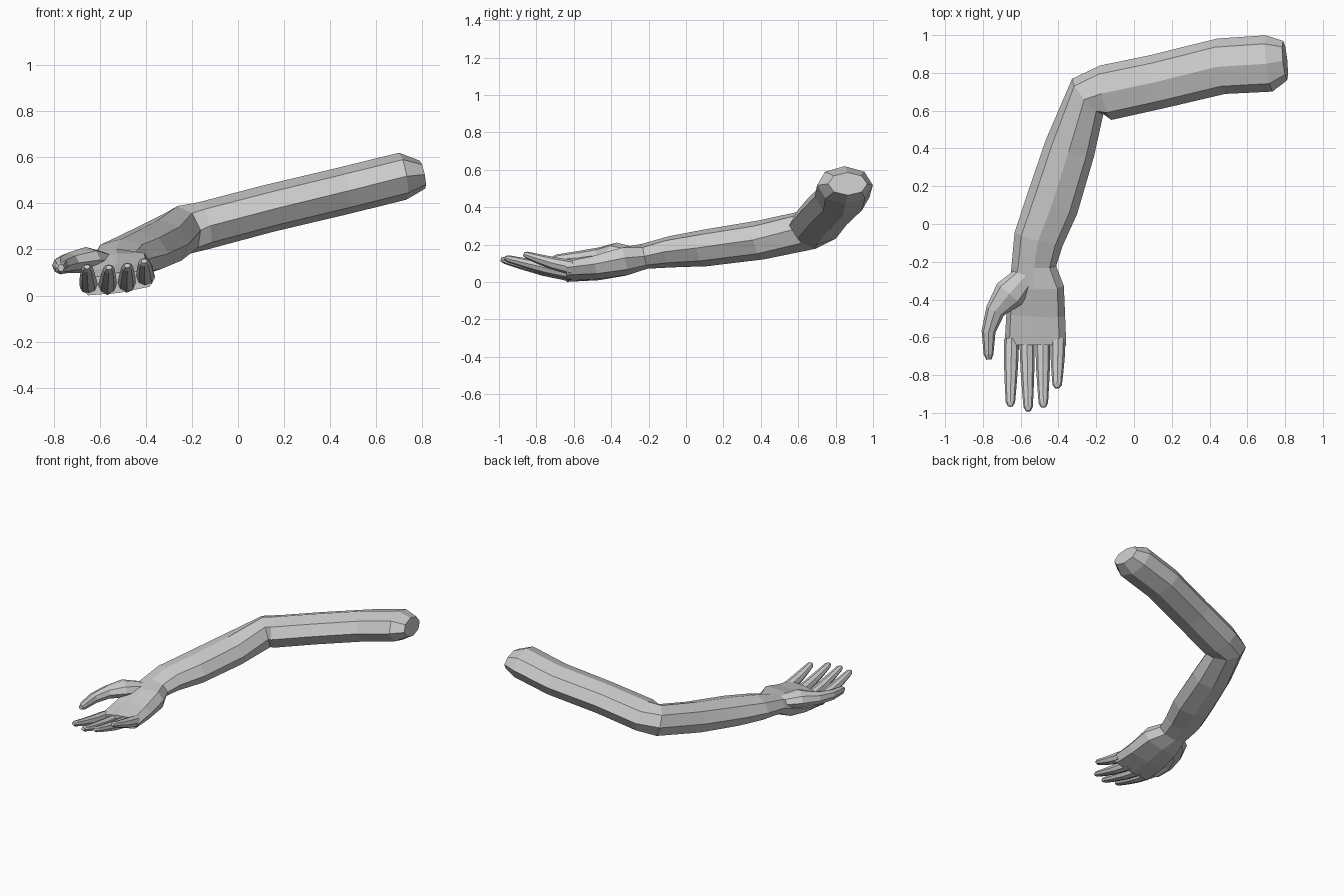
import bpy, bmesh, math
from mathutils import Vector

if "Cube" in bpy.data.objects:
    bpy.data.objects.remove(bpy.data.objects["Cube"])


def loft(name, rings, sides=8, roll_from=99, roll=0.0, start=None, end=None):
    """Skin a tube through rings given as (x, y, z, half width, half height)."""
    pts = [Vector(r[:3]) for r in rings]
    n = len(pts)
    bm = bmesh.new()
    loops = []
    for i, r in enumerate(rings):
        t = Vector()
        if i > 0:
            t += (pts[i] - pts[i - 1]).normalized()
        if i < n - 1:
            t += (pts[i + 1] - pts[i]).normalized()
        if i == 0 and start:
            t = Vector(start)
        if i == n - 1 and end:
            t = Vector(end)
        t.normalize()
        side = t.cross(Vector((0, 0, 1))).normalized()
        up = side.cross(t)
        palm = i >= roll_from
        a = roll if palm else 0.0
        side, up = side * math.cos(a) + up * math.sin(a), up * math.cos(a) - side * math.sin(a)
        p = 0.6 if palm else 1.0      # palm sections are boxier
        loop = []
        for k in range(sides):
            ang = 2 * math.pi * k / sides
            c, s = math.cos(ang), math.sin(ang)
            c = math.copysign(abs(c) ** p, c) if abs(c) > 1e-6 else 0
            s = math.copysign(abs(s) ** p, s) if abs(s) > 1e-6 else 0
            loop.append(bm.verts.new(pts[i] + side * r[3] * c + up * r[4] * s))
        loops.append(loop)
    for a, b in zip(loops, loops[1:]):
        for k in range(sides):
            m = (k + 1) % sides
            bm.faces.new((a[k], a[m], b[m], b[k]))
    bm.faces.new(loops[0])
    bm.faces.new(loops[-1])
    bmesh.ops.recalc_face_normals(bm, faces=bm.faces)
    me = bpy.data.meshes.new(name)
    bm.to_mesh(me)
    bm.free()
    ob = bpy.data.objects.new(name, me)
    bpy.context.collection.objects.link(ob)
    return ob


# Upper arm, elbow, forearm, wrist and palm as one tapered tube
loft("arm_and_palm", [
    (0.80, 0.865, 0.525, 0.105, 0.062),
    (0.715, 0.85, 0.518, 0.15, 0.103),
    (0.46, 0.835, 0.455, 0.148, 0.103),
    (0.13, 0.755, 0.377, 0.145, 0.103),
    (-0.15, 0.695, 0.303, 0.147, 0.104),
    (-0.245, 0.675, 0.283, 0.125, 0.108),
    (-0.34, 0.40, 0.225, 0.135, 0.105),
    (-0.435, 0.10, 0.182, 0.142, 0.098),
    (-0.505, -0.08, 0.162, 0.132, 0.084),
    (-0.53, -0.22, 0.138, 0.118, 0.068),
    (-0.515, -0.33, 0.11, 0.145, 0.075),
    (-0.52, -0.48, 0.075, 0.157, 0.06),
    (-0.522, -0.64, 0.055, 0.165, 0.044),
], roll_from=10, roll=math.radians(-8), start=(-1, -0.1, -0.2), end=(0, -1, 0))

# Thumb with its fleshy base
loft("thumb", [
    (-0.57, -0.27, 0.145, 0.06, 0.04),
    (-0.66, -0.37, 0.155, 0.085, 0.056),
    (-0.735, -0.46, 0.142, 0.052, 0.044),
    (-0.77, -0.57, 0.13, 0.037, 0.037),
    (-0.77, -0.69, 0.12, 0.026, 0.028),
    (-0.768, -0.718, 0.12, 0.014, 0.016),
])

# Fingers: base x, base z, tip x, tip y, tip z
FINGERS = {
    "index_finger": (-0.648, 0.045, -0.655, -0.965, 0.125),
    "middle_finger": (-0.567, 0.042, -0.56, -0.99, 0.122),
    "ring_finger": (-0.483, 0.052, -0.48, -0.97, 0.13),
    "little_finger": (-0.402, 0.078, -0.407, -0.868, 0.15),
}
for name, (bx, bz, tx, ty, tz) in FINGERS.items():
    rings = []
    for f, w, h in ((0, 0.04, 0.04), (0.4, 0.037, 0.034), (0.7, 0.031, 0.026),
                    (0.94, 0.025, 0.019), (1, 0.013, 0.01)):
        rings.append((bx + (tx - bx) * f, -0.61 + (ty + 0.61) * f,
                      bz + (tz - bz) * f ** 1.25, w, h))
    loft(name, rings, sides=8)
